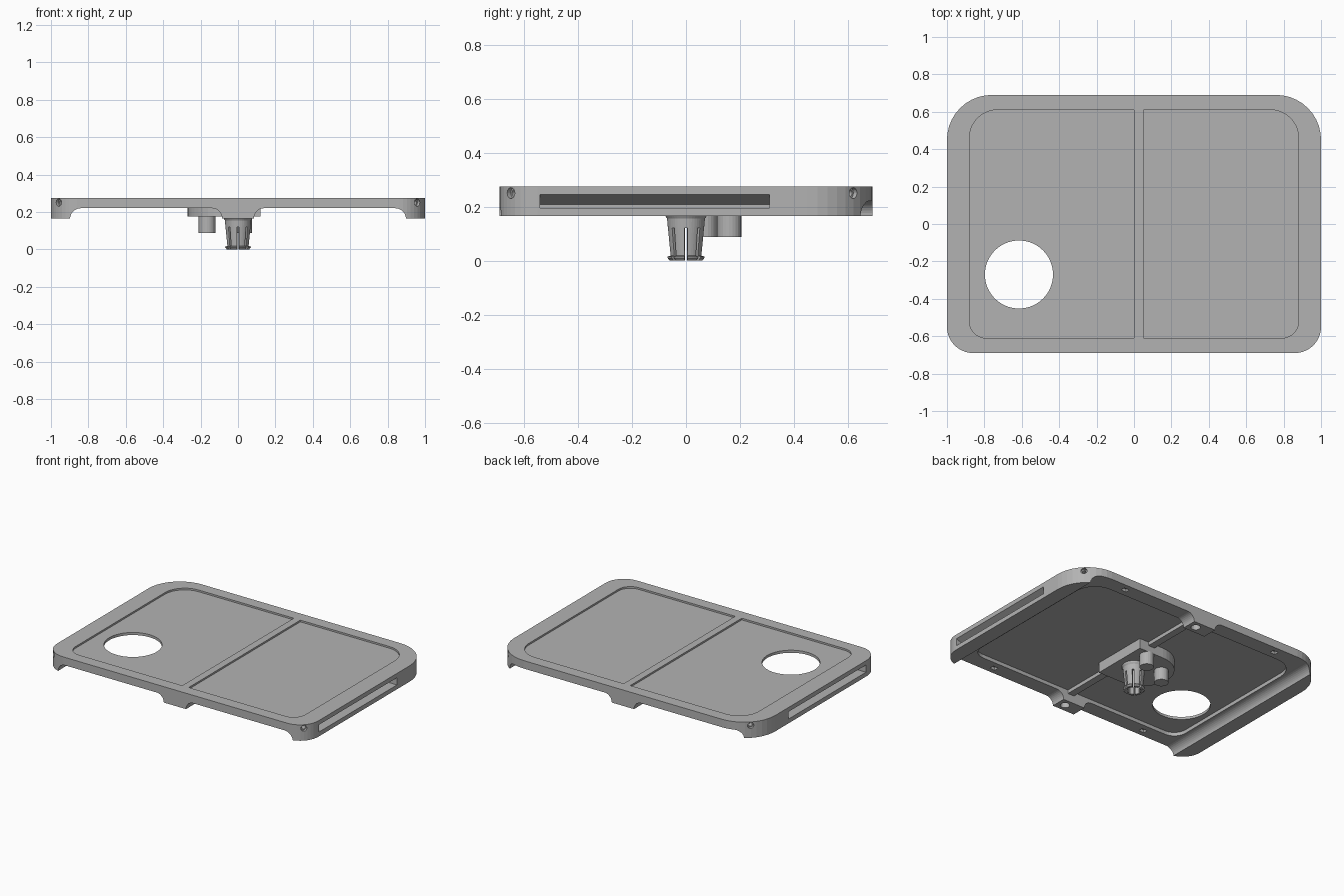
import bpy, bmesh, math
from mathutils import Vector

if "Cube" in bpy.data.objects:
    bpy.data.objects.remove(bpy.data.objects["Cube"])

grey = bpy.data.materials.new("plain grey")
grey.diffuse_color = (0.45, 0.45, 0.45, 1)
grey.use_nodes = True
grey.node_tree.nodes["Principled BSDF"].inputs["Base Color"].default_value = grey.diffuse_color


def finish(name, bm):
    bmesh.ops.recalc_face_normals(bm, faces=bm.faces)
    mesh = bpy.data.meshes.new(name)
    bm.to_mesh(mesh)
    bm.free()
    mesh.materials.append(grey)
    ob = bpy.data.objects.new(name, mesh)
    bpy.context.collection.objects.link(ob)
    return ob


def prism(name, pts, lo, hi, axis="z"):
    """Extrude a closed outline: (x, y) along z, or (x, z) along y."""
    bm = bmesh.new()
    put = (lambda a, b, h: (a, b, h)) if axis == "z" else (lambda a, b, h: (a, h, b))
    low = [bm.verts.new(put(a, b, lo)) for a, b in pts]
    top = [bm.verts.new(put(a, b, hi)) for a, b in pts]
    bm.faces.new(low)
    bm.faces.new(top)
    n = len(pts)
    for i in range(n):
        j = (i + 1) % n
        bm.faces.new((low[i], low[j], top[j], top[i]))
    return finish(name, bm)


def arc(cx, cy, r, a0, a1, steps=10):
    return [(cx + r * math.cos(math.radians(a0 + (a1 - a0) * i / steps)),
             cy + r * math.sin(math.radians(a0 + (a1 - a0) * i / steps)))
            for i in range(steps + 1)]


def rounded(x0, x1, y0, y1, fl, fr, br, bl):
    """Rectangle with its own radius at front left, front right, back right, back left."""
    return (arc(x0 + fl, y0 + fl, fl, 180, 270) + arc(x1 - fr, y0 + fr, fr, 270, 360)
            + arc(x1 - br, y1 - br, br, 0, 90) + arc(x0 + bl, y1 - bl, bl, 90, 180))


def circle(x, y, r, n=32):
    return arc(x, y, r, 0, 360 - 360 / n, n - 1)


def box(x, y, w, d):
    return [(x - w, y - d), (x + w, y - d), (x + w, y + d), (x - w, y + d)]


def rod(a, b, r, n=20):
    """Cylinder between two points."""
    a, b = Vector(a), Vector(b)
    bm = bmesh.new()
    bmesh.ops.create_cone(bm, cap_ends=True, segments=n, radius1=r, radius2=r, depth=(b - a).length)
    bm.transform((b - a).to_track_quat("Z", "Y").to_matrix().to_4x4())
    bmesh.ops.translate(bm, verts=bm.verts, vec=(a + b) / 2)
    return finish("cutter", bm)


def cut(ob, cutter):
    mod = ob.modifiers.new("cut", "BOOLEAN")
    mod.operation, mod.solver, mod.object = "DIFFERENCE", "EXACT", cutter
    bpy.context.view_layer.objects.active = ob
    bpy.ops.object.modifier_apply(modifier="cut")
    bpy.data.objects.remove(cutter)


def lathe(name, profile, pieces, sweep, steps):
    """Turn a closed (radius, z) profile into equal wedges around z."""
    bm = bmesh.new()
    full = sweep >= 360
    for p in range(pieces):
        mid = 360 / pieces * (p + 0.5)
        rings = []
        for i in range(steps if full else steps + 1):
            t = math.radians(mid - sweep / 2 + sweep * i / steps)
            rings.append([bm.verts.new((r * math.cos(t), r * math.sin(t), z)) for r, z in profile])
        for i in range(steps):
            a, b = rings[i], rings[(i + 1) % len(rings)]
            for k in range(len(profile)):
                m = (k + 1) % len(profile)
                bm.faces.new((a[k], a[m], b[m], b[k]))
        if not full:
            bm.faces.new(rings[0])
            bm.faces.new(rings[-1])
    return finish(name, bm)


# tray body, arched underneath so that side rails remain
body = prism("tray_body", rounded(-1, 1, -0.69, 0.69, 0.14, 0.14, 0.24, 0.24), 0.165, 0.275)
arch = ([(-0.9, 0.1), (0.9, 0.1)] + arc(0.84, 0.162, 0.058, 0, 90, 8)
        + arc(-0.84, 0.162, 0.058, 90, 180, 8))
cut(body, prism("cutter", arch, -1, 1, "y"))

# shallow pockets on top and below, with a dividing rib between them
for z0, z1, xs, ys in ((0.263, 0.3, 0.88, 0.61), (0.1, 0.245, 0.835, 0.585)):
    cut(body, prism("cutter", rounded(-xs, 0, -ys, ys, 0.09, 0.005, 0.005, 0.15), z0, z1))
    cut(body, prism("cutter", rounded(0.05, xs, -ys, ys, 0.005, 0.09, 0.15, 0.005), z0, z1))

# round opening
cut(body, prism("cutter", circle(-0.615, -0.27, 0.182, 64), 0, 0.5))

for s in (-1, 1):
    # long side slot with sloping roof
    slot = [(1.05, 0.195), (0.92, 0.195), (0.92, 0.207), (1.0, 0.245), (1.05, 0.245)]
    cut(body, prism("cutter", [(s * x, z) for x, z in slot], -0.54, 0.31, "y"))
    # stepped screw holes at the corners
    for y, r in ((-1, 0.14), (1, 0.24)):
        k = r * (1 - math.sqrt(0.5))
        p = Vector((s * (1 - k), y * (0.69 - k), 0.25))
        d = Vector((s, y, 0)).normalized()
        cut(body, rod(p + d * 0.05, p - d * 0.02, 0.02))
        cut(body, rod(p + d * 0.05, p - d * 0.06, 0.013))
    # small notches under the front and back rims
    for y in (-0.64, 0.64):
        cut(body, prism("cutter", box(s * 0.61, y, 0.02, 0.016), 0.1, 0.24))

# screw bosses at the middle of front and back rims
profile = arc(-0.14, 0.165, 0.055, 90, 0, 8) + arc(0.14, 0.165, 0.055, 180, 90, 8)
for name, y in (("front_boss", -0.6375), ("back_boss", 0.6375)):
    boss = prism(name, profile, y - 0.0525, y + 0.0525, "y")
    cut(boss, prism("cutter", circle(0.03, y, 0.03, 20), 0.1, 0.2))

# D-shaped mounting pad under the middle
pad = [(0.12, -0.2), (0.12, 0.2)] + arc(-0.07, 0, 0.2, 90, 270, 20)
prism("mounting_pad", pad, 0.175, 0.25)

# locating posts
for i, (x, y) in enumerate(((0.03, 0.16), (-0.165, 0.07))):
    prism("post_%d" % (i + 1), circle(x, y, 0.045, 24), 0.088, 0.18)

# snap clip: collar and eight sprung fingers with a lip
lathe("clip_collar", [(0.045, 0.12), (0.067, 0.12), (0.07, 0.155), (0.076, 0.165),
                      (0.076, 0.178), (0.045, 0.178)], 1, 360, 40)
lathe("clip_fingers", [(0.044, 0.0), (0.06, 0.0), (0.069, 0.01), (0.069, 0.015), (0.057, 0.018),
                       (0.067, 0.12), (0.045, 0.12)], 8, 35, 5)
